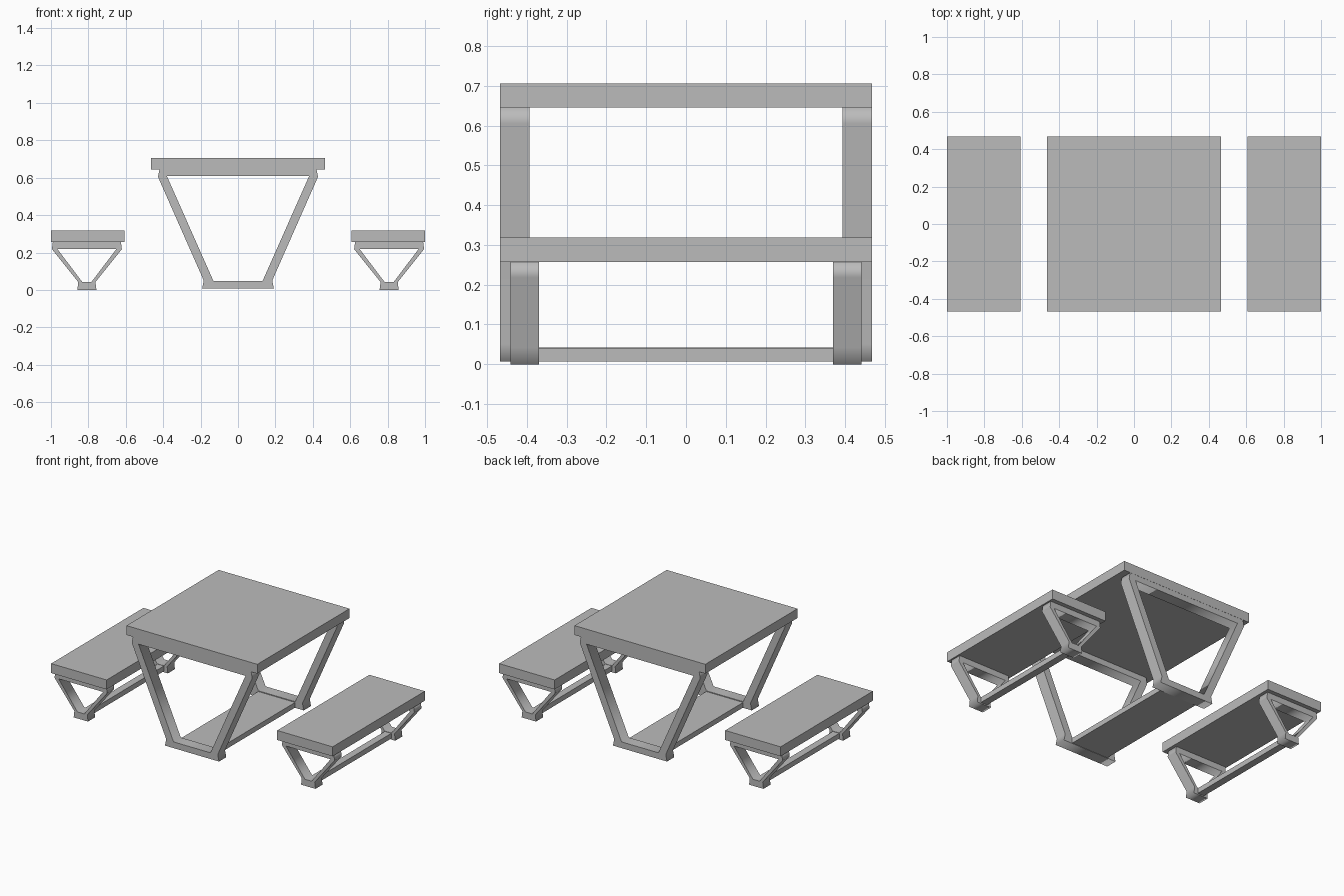
import bpy
from math import pi

cube = bpy.data.objects.get("Cube")
if cube:
    bpy.data.objects.remove(cube, do_unlink=True)

grey = bpy.data.materials.new("light grey")
grey.use_nodes = True
grey.diffuse_color = (0.5, 0.5, 0.5, 1)
grey.node_tree.nodes["Principled BSDF"].inputs["Base Color"].default_value = (0.5, 0.5, 0.5, 1)


def board(name, x, half_x, half_y, z0, z1):
    """Flat board centred on y = 0."""
    bpy.ops.mesh.primitive_cube_add(size=2, location=(x, 0, (z0 + z1) / 2))
    obj = bpy.context.object
    obj.name = name
    obj.scale = (half_x, half_y, (z1 - z0) / 2)
    bpy.ops.object.transform_apply(location=False, rotation=False, scale=True)
    obj.data.materials.append(grey)


def frame(name, x, y, half_depth, outer, inner):
    """Upright leg frame: a symmetric outline with an opening, given as right-hand points."""
    curve = bpy.data.curves.new(name, "CURVE")
    curve.dimensions = "2D"
    curve.fill_mode = "BOTH"
    curve.extrude = half_depth
    for side in (outer, inner):
        points = side + [(-px, pz) for px, pz in reversed(side)]
        spline = curve.splines.new("POLY")
        spline.points.add(len(points) - 1)
        for point, (px, pz) in zip(spline.points, points):
            point.co = (px, pz, 0, 1)
        spline.use_cyclic_u = True
    obj = bpy.data.objects.new(name, curve)
    bpy.context.collection.objects.link(obj)
    obj.location = (x, y, 0)
    obj.rotation_euler = (pi / 2, 0, 0)
    bpy.ops.object.select_all(action="DESELECT")
    obj.select_set(True)
    bpy.context.view_layer.objects.active = obj
    bpy.ops.object.convert(target="MESH")
    obj = bpy.context.object
    obj.data.materials.clear()
    obj.data.materials.append(grey)


# Outlines from foot to top
table_outer = [(0.192, 0.007), (0.183, 0.05), (0.428, 0.605), (0.42, 0.645)]
table_inner = [(0.131, 0.047), (0.38, 0.608)]
bench_outer = [(0.051, 0), (0.046, 0.042), (0.187, 0.218), (0.182, 0.257)]
bench_inner = [(0.024, 0.042), (0.158, 0.219)]

# Table
board("table_top", 0, 0.465, 0.468, 0.645, 0.705)
board("table_stretcher", 0, 0.131, 0.395, 0.009, 0.042)
for end, y in (("front", -0.43), ("back", 0.43)):
    frame(end + "_table_frame", 0, y, 0.037, table_outer, table_inner)

# Benches on both sides
for side, s in (("left", 1), ("right", -1)):
    board(side + "_bench_seat", s * 0.803, 0.197, 0.468, 0.257, 0.318)
    board(side + "_bench_stretcher", s * 0.808, 0.023, 0.375, 0.007, 0.04)
    for end, y in (("front", -0.405), ("back", 0.405)):
        frame(f"{side}_bench_{end}_frame", s * 0.808, y, 0.036, bench_outer, bench_inner)
